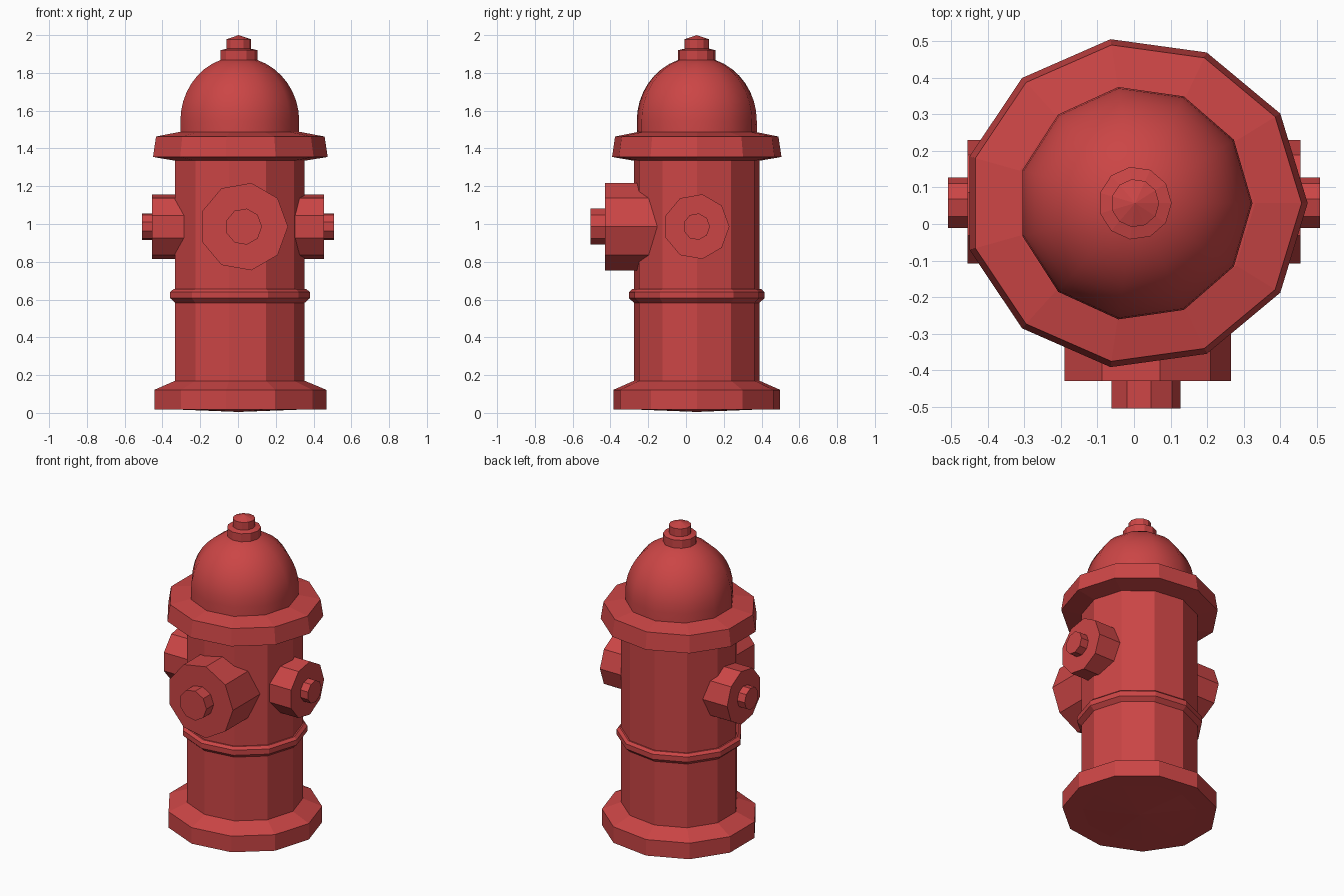
import bpy, bmesh, math
from mathutils import Matrix, Vector

if "Cube" in bpy.data.objects:
    bpy.data.objects.remove(bpy.data.objects["Cube"])

red = bpy.data.materials.new("red_paint")
red.diffuse_color = (0.60, 0.06, 0.06, 1)
red.use_nodes = True
red.node_tree.nodes["Principled BSDF"].inputs["Base Color"].default_value = red.diffuse_color

CX, CY = 0.003, 0.057      # barrel axis
NOZ_Z = 0.986              # nozzle axis height


def lathe(name, profile, sides, matrix, smooth=None):
    """Revolve (radius, height) points about local z; zero radius makes a pole."""
    bm = bmesh.new()
    rings = []
    for r, z in profile:
        if r == 0:
            rings.append([bm.verts.new((0, 0, z))] * sides)
        else:
            rings.append([bm.verts.new((r * math.cos(a), r * math.sin(a), z))
                          for a in (2 * math.pi * i / sides for i in range(sides))])
    for low, high in zip(rings, rings[1:]):
        for i in range(sides):
            j = (i + 1) % sides
            quad = (low[i], low[j], high[j], high[i])
            bm.faces.new(list(dict.fromkeys(quad)))
    bmesh.ops.transform(bm, matrix=matrix, verts=bm.verts)
    # close any open ends
    edges = [e for e in bm.edges if e.is_boundary]
    if edges:
        bmesh.ops.holes_fill(bm, edges=edges, sides=0)
    bmesh.ops.recalc_face_normals(bm, faces=bm.faces)
    mesh = bpy.data.meshes.new(name)
    bm.to_mesh(mesh)
    bm.free()
    mesh.materials.append(red)
    ob = bpy.data.objects.new(name, mesh)
    bpy.context.collection.objects.link(ob)
    if smooth:
        bpy.ops.object.select_all(action='DESELECT')
        ob.select_set(True)
        bpy.context.view_layer.objects.active = ob
        bpy.ops.object.shade_smooth_by_angle(angle=math.radians(smooth))
    return ob


axis = Matrix.Translation((CX, CY, 0))
wide = axis @ Matrix.Diagonal((1.042, 1, 1, 1))   # barrel is slightly wider in x

# barrel with foot flange, middle ring and collar
lathe("barrel", [
    (0, 0.005), (0.33, 0.018), (0.446, 0.018), (0.446, 0.122), (0.336, 0.17),
    (0.336, 0.583), (0.362, 0.607), (0.362, 0.64), (0.345, 0.655), (0.336, 0.655),
    (0.336, 1.335), (0.453, 1.355), (0.437, 1.463), (0.315, 1.487), (0, 1.487),
], 11, wide)

# domed bonnet
steps = 10
dome = [(0.321, 1.475)]
dome += [(0.321 * math.cos(t), 1.545 + 0.34 * math.sin(t))
         for t in (math.pi / 2 * i / steps for i in range(steps))]
dome.append((0, 1.885))
lathe("bonnet", dome, 11, axis, smooth=40)

# operating nut on top
lathe("top_nut", [
    (0.1, 1.84), (0.1, 1.92), (0.066, 1.928), (0.066, 1.978), (0, 2.0),
], 11, axis)


def nozzle(name, radius, nut_radius, start, face, tip, matrix):
    """Hose outlet cap with a smaller nut on its face."""
    return lathe(name, [(radius, start), (radius, face), (nut_radius, face),
                        (nut_radius, tip)], 9, matrix)


# large front outlet, pointing to -y
front = Matrix.Translation((0.03, 0, NOZ_Z)) @ Matrix.Rotation(math.pi / 2, 4, 'X')
nozzle("front_outlet", 0.2346, 0.097, 0.15, 0.43, 0.505, front)

# pair of side outlets, mirrored across x
side = Matrix.Translation((0, 0.056, NOZ_Z)) @ Matrix(
    ((0, 0, 1, 0), (1, 0, 0, 0), (0, 1, 0, 0), (0, 0, 0, 1)))
outlets = nozzle("side_outlets", 0.174, 0.071, 0.2, 0.456, 0.509, side)
outlets.modifiers.new("mirror", 'MIRROR')
